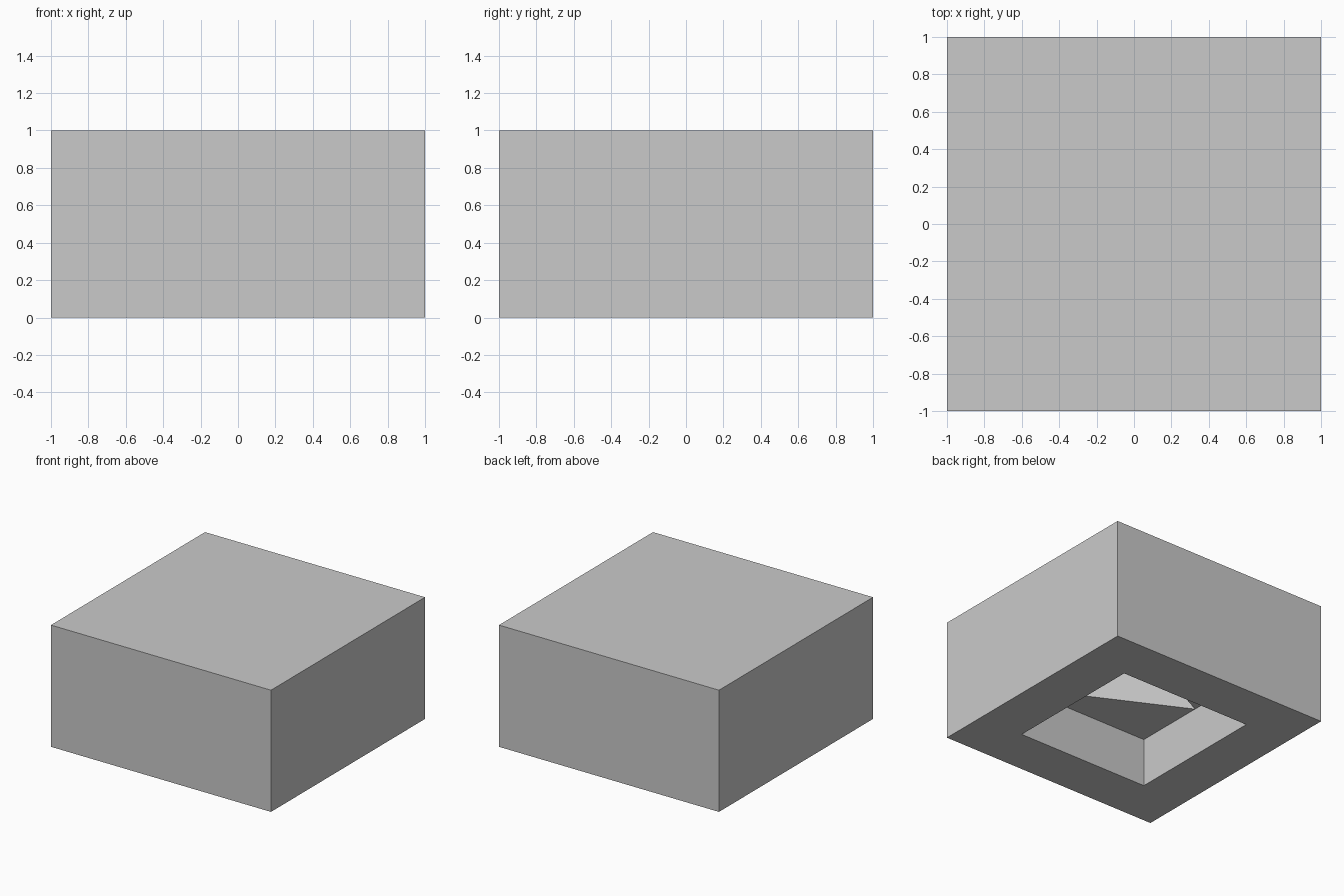
import bpy
import bmesh
from mathutils import Vector

default = bpy.data.objects.get("Cube")
if default:
    bpy.data.objects.remove(default, do_unlink=True)

HALF, HEIGHT = 1.0, 1.0
RIM = 0.4          # width of the border around the recess
STEP = 0.4         # depth of each recess level


def make_material(name, rgb):
    mat = bpy.data.materials.new(name)
    mat.use_nodes = True
    colour = (*rgb, 1.0)
    mat.diffuse_color = colour
    mat.node_tree.nodes["Principled BSDF"].inputs["Base Color"].default_value = colour
    return mat


def sink_face(bm, face, depth):
    """Push a face up into the block, adding walls; return the new ceiling."""
    rim = list(face.verts)
    bm.faces.remove(face)
    top = [bm.verts.new(v.co + Vector((0, 0, depth))) for v in rim]
    for i in range(len(rim)):
        j = (i + 1) % len(rim)
        bm.faces.new((rim[i], rim[j], top[j], top[i]))
    return bm.faces.new(top)


# Solid block standing on the ground
bm = bmesh.new()
bmesh.ops.create_cube(bm, size=1)
for v in bm.verts:
    v.co = Vector((v.co.x * 2 * HALF, v.co.y * 2 * HALF, (v.co.z + 0.5) * HEIGHT))
bm.normal_update()

# Square recess in the underside
underside = min(bm.faces, key=lambda f: f.calc_center_median().z)
bmesh.ops.inset_individual(bm, faces=[underside], thickness=RIM, use_even_offset=True)
ceiling = sink_face(bm, underside, STEP)

# Deeper triangular recess, from the two left corners to the middle of the right side
base = [v for v in ceiling.verts if v.co.x > 0]
right_edge = min(ceiling.edges, key=lambda e: sum(v.co.x for v in e.verts))
_, tip = bmesh.utils.edge_split(right_edge, right_edge.verts[0], 0.5)
for corner in base:
    panel = next(f for f in tip.link_faces if corner in f.verts[:])
    bmesh.utils.face_split(panel, corner, tip)
triangle = next(f for f in tip.link_faces if all(v in f.verts[:] for v in base))
sink_face(bm, triangle, STEP)

bmesh.ops.recalc_face_normals(bm, faces=bm.faces[:])
mesh = bpy.data.meshes.new("recessed_block")
bm.to_mesh(mesh)
bm.free()
mesh.materials.append(make_material("plain_grey", (0.59, 0.59, 0.59)))
block = bpy.data.objects.new("recessed_block", mesh)
bpy.context.collection.objects.link(block)
